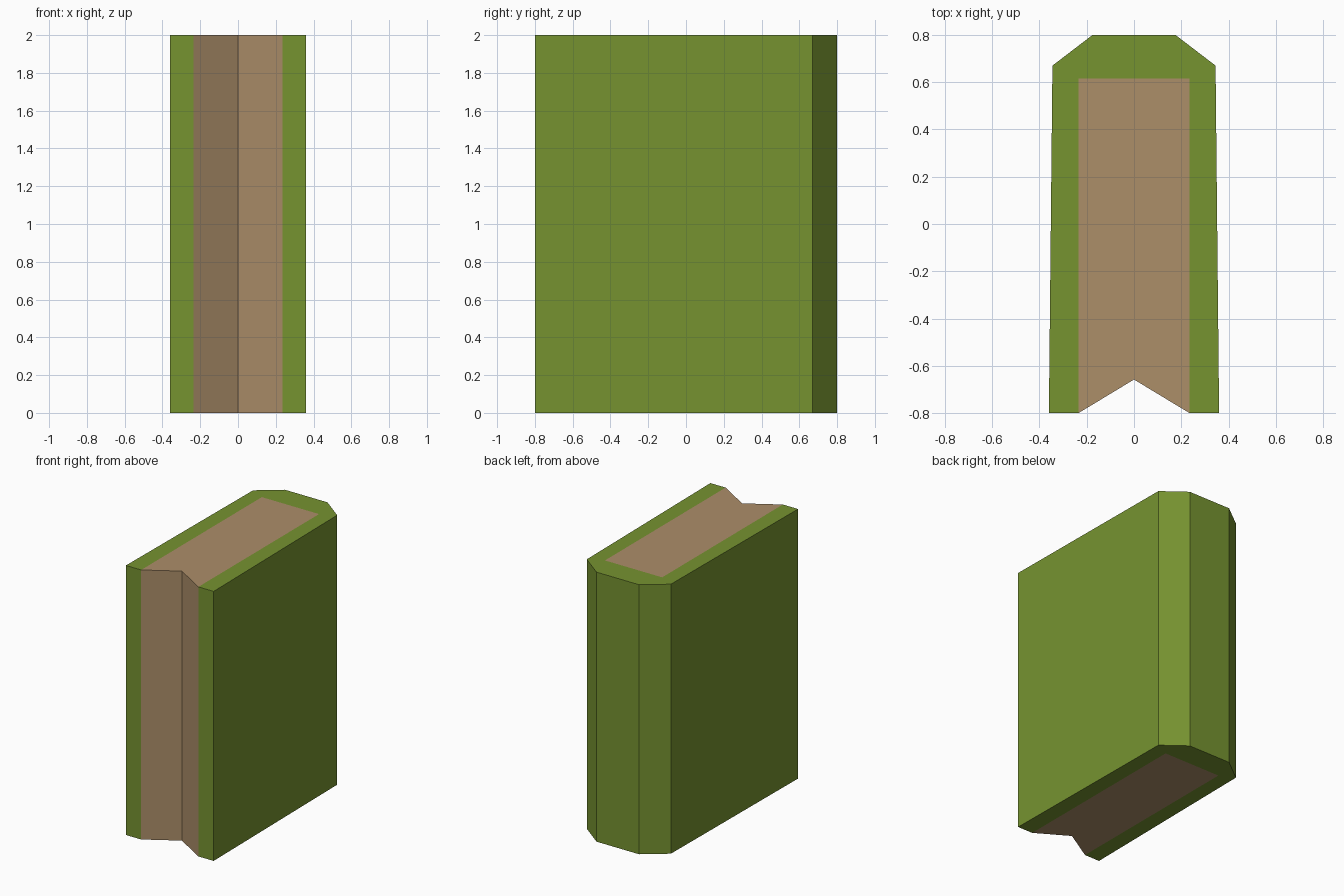
import bpy, bmesh

if "Cube" in bpy.data.objects:
    bpy.data.objects.remove(bpy.data.objects["Cube"])

HEIGHT = 2.0


def srgb(r, g, b):
    lin = [(c / 255 / 12.92) if c < 11 else ((c / 255 + 0.055) / 1.055) ** 2.4 for c in (r, g, b)]
    return (*lin, 1.0)


def material(name, rgb):
    m = bpy.data.materials.new(name)
    m.diffuse_color = srgb(*rgb)
    m.use_nodes = True
    m.node_tree.nodes["Principled BSDF"].inputs["Base Color"].default_value = m.diffuse_color
    return m


def prism(name, outline, hidden, mat):
    """Upright prism from a counter-clockwise outline; hidden edges get no wall."""
    bm = bmesh.new()
    low = [bm.verts.new((x, y, 0)) for x, y in outline]
    top = [bm.verts.new((x, y, HEIGHT)) for x, y in outline]
    bm.faces.new(top)
    bm.faces.new(low[::-1])
    n = len(outline)
    for i in range(n):
        if i not in hidden:
            j = (i + 1) % n
            bm.faces.new((low[i], low[j], top[j], top[i]))
    me = bpy.data.meshes.new(name)
    bm.to_mesh(me)
    bm.free()
    me.materials.append(mat)
    ob = bpy.data.objects.new(name, me)
    bpy.context.collection.objects.link(ob)
    return ob


green = material("cover green", (118, 147, 48))
brown = material("page brown", (172, 142, 105))

# Cover: boards and faceted spine, right half mirrored to the left
right = [(0.235, 0.615), (0.235, -0.8), (0.36, -0.8), (0.345, 0.67), (0.175, 0.8)]
cover = right + [(-x, y) for x, y in reversed(right)]
prism("book_cover", cover, {0, 8, 9}, green)  # inner walls lie against the pages

# Pages: block flush with the cover, with a V-shaped fore edge
pages = [(-0.235, -0.8), (0, -0.658), (0.235, -0.8), (0.235, 0.615), (-0.235, 0.615)]
prism("page_block", pages, {2, 3, 4}, brown)
